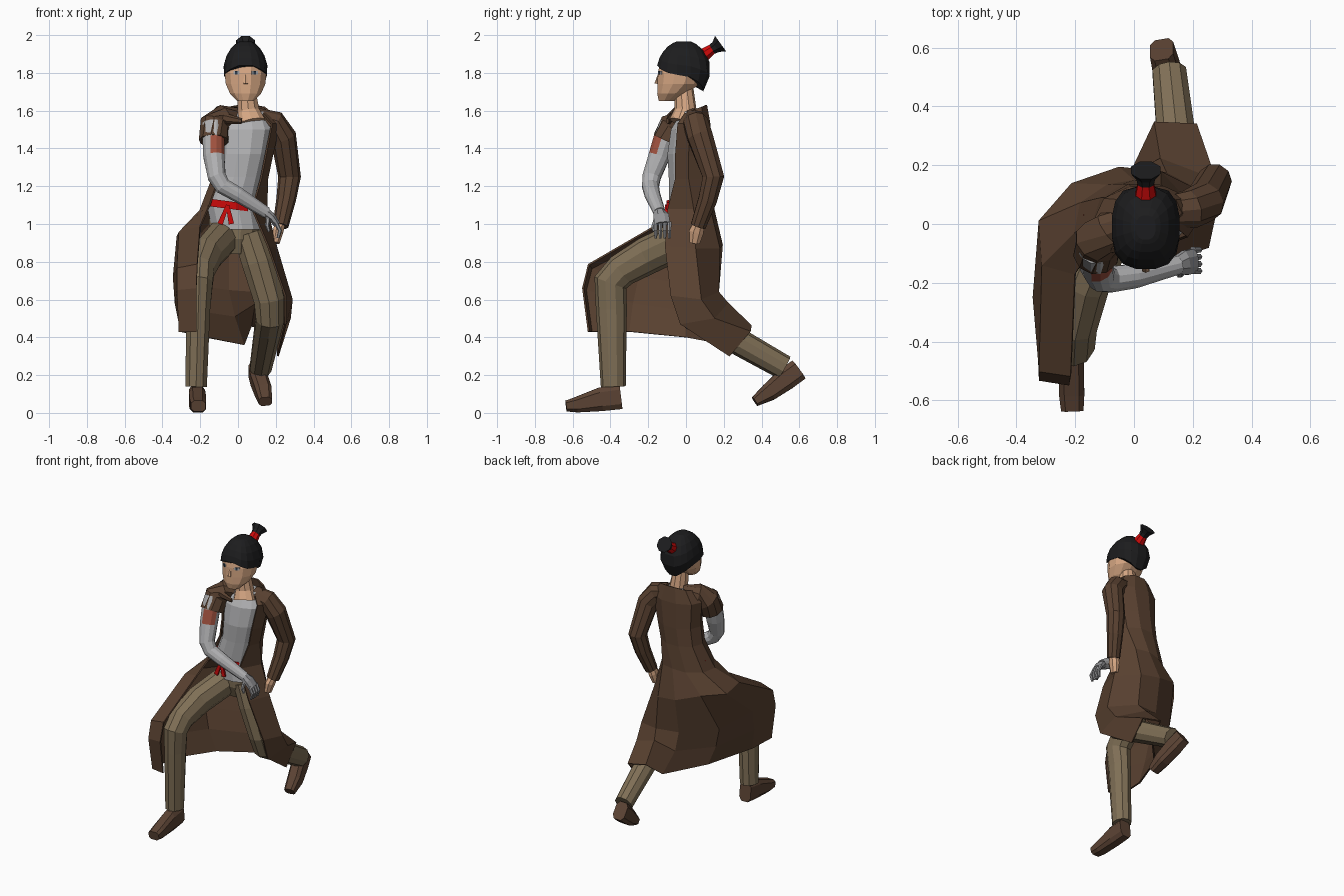
import bpy, bmesh, math
from mathutils import Vector

COLORS = {
    "coat_brown": (0.1, 0.053, 0.03), "trouser_olive": (0.215, 0.16, 0.093),
    "shirt_grey": (0.45, 0.45, 0.46), "steel": (0.3, 0.3, 0.31),
    "skin": (0.68, 0.39, 0.23), "hair_black": (0.012, 0.012, 0.013),
    "red": (0.62, 0.003, 0.003), "patch_rust": (0.36, 0.085, 0.05),
    "shoe_brown": (0.105, 0.056, 0.034), "eye_dark": (0.03, 0.05, 0.08)}
MATS = {}
for name, c in COLORS.items():
    MATS[name] = bpy.data.materials.new(name)
    MATS[name].diffuse_color = (*c, 1)


def finish(name, bm, mat):
    bmesh.ops.recalc_face_normals(bm, faces=bm.faces)
    me = bpy.data.meshes.new(name)
    bm.to_mesh(me)
    bm.free()
    me.materials.append(MATS[mat])
    ob = bpy.data.objects.new(name, me)
    bpy.context.collection.objects.link(ob)
    return ob


def loft(name, rings, mat, closed=True):
    """Skin a list of point rings; closed rings get end caps."""
    bm = bmesh.new()
    vs = [[bm.verts.new(p) for p in r] for r in rings]
    n = len(vs[0])
    for a, b in zip(vs, vs[1:]):
        for i in range(n if closed else n - 1):
            j = (i + 1) % n
            bm.faces.new((a[i], a[j], b[j], b[i]))
    if closed:
        bm.faces.new(vs[0])
        bm.faces.new(vs[-1])
    return finish(name, bm, mat)


def ring(cx, cy, z, rx, ry, n=12, tilt=0.0):
    out = []
    for i in range(n):
        t = 2 * math.pi * (i + 0.5) / n
        x = cx - rx * math.sin(t)
        out.append((x, cy - ry * math.cos(t), z + tilt * (x - cx)))
    return out


def arc(cx, cy, z, rx, ry, n=8, a0=50, a1=310, dip=0.0):
    """Open ring from the front right, round the back, to the front left."""
    out = []
    for i in range(n):
        t = math.radians(a0 + (a1 - a0) * i / (n - 1))
        out.append((cx - rx * math.sin(t), cy - ry * math.cos(t), z - dip * (1 + math.cos(t)) / 2))
    return out


def squared(v, p):
    return math.copysign(abs(v) ** p, v)


def tube(name, pts, mat, n=10, ref=(1, 0, 0), power=1.0):
    """Limb along points (x, y, z, half width, half depth); power < 1 squares the section."""
    P = [Vector(p[:3]) for p in pts]
    rings = []
    for i, p in enumerate(pts):
        t = Vector()
        if i > 0:
            t += (P[i] - P[i - 1]).normalized()
        if i < len(P) - 1:
            t += (P[i + 1] - P[i]).normalized()
        t.normalize()
        u = Vector(ref)
        u = (u - t * u.dot(t)).normalized()
        v = t.cross(u)
        ra, rb = p[3], p[-1]
        angs = [2 * math.pi * (k + 0.5) / n for k in range(n)]
        rings.append([P[i] + u * ra * squared(math.cos(a), power) + v * rb * squared(math.sin(a), power)
                      for a in angs])
    return loft(name, rings, mat)


def plate(name, loc, size, rot, mat):
    bm = bmesh.new()
    bmesh.ops.create_cube(bm, size=1)
    bmesh.ops.scale(bm, vec=size, verts=bm.verts)
    ob = finish(name, bm, mat)
    ob.location = loc
    ob.rotation_euler = (0, 0, rot)


# Head, nose, eyes, neck
loft("head", [ring(0.04, -0.105, 1.65, 0.045, 0.04), ring(0.04, -0.075, 1.69, 0.085, 0.08),
              ring(0.04, -0.04, 1.74, 0.108, 0.115), ring(0.04, -0.025, 1.8, 0.115, 0.128),
              ring(0.04, -0.02, 1.86, 0.1, 0.12), ring(0.04, -0.015, 1.92, 0.06, 0.07)], "skin")
tube("nose", [(0.04, -0.142, 1.795, 0.008, 0.006), (0.04, -0.155, 1.742, 0.014, 0.012)], "skin", 6)
for s, side in ((-1, "right"), (1, "left")):
    plate(side + "_eye", (0.04 + s * 0.047, -0.136, 1.8), (0.036, 0.008, 0.018), s * 0.5, "shirt_grey")
    plate(side + "_iris", (0.04 + s * 0.047, -0.139, 1.8), (0.014, 0.008, 0.018), s * 0.5, "eye_dark")
tube("neck", [(0.07, -0.025, 1.535, 0.078, 0.065), (0.055, -0.002, 1.6, 0.06), (0.045, -0.01, 1.71, 0.05)],
     "skin")

# Hair cap: low at the back, high over the brow
hair = []
for k in range(6):
    row = []
    for i in range(16):
        t = 2 * math.pi * (i + 0.5) / 16
        a = abs(math.degrees(t) - 180)          # 180 at the brow, 0 at the back
        zb = 1.69 + 0.1 * min(a / 90, 1) + 0.06 * max(0, a - 110) / 70
        z = zb + (1.965 - zb) * math.sin(k * math.pi / 10)
        h = (z - 1.8) / 0.172
        s = math.sqrt(max(0.04, 1 - h * h)) if h > 0 else 1 + 0.5 * h
        row.append((0.04 - 0.12 * s * squared(math.sin(t), 0.75),
                    -0.012 - 0.147 * s * squared(math.cos(t), 0.85), z))
    hair.append(row)
loft("hair", hair, "hair_black")
tube("hair_tie", [(0.04, 0.08, 1.885, 0.042), (0.04, 0.145, 1.93, 0.028)], "red", 8)
tube("hair_bun", [(0.04, 0.138, 1.925, 0.03), (0.04, 0.158, 1.937, 0.034),
                  (0.04, 0.183, 1.955, 0.055, 0.054)], "hair_black", 8)

# Shirt and belt with two tails
loft("shirt", [ring(-0.01, 0.01, 0.97, 0.13, 0.1), ring(-0.035, 0.01, 1.1, 0.135, 0.102),
               ring(0.01, 0.01, 1.25, 0.12, 0.105), ring(0.03, 0.01, 1.37, 0.13, 0.112),
               ring(0.04, 0.015, 1.5, 0.145, 0.098), ring(0.035, 0.03, 1.595, 0.115, 0.055)], "shirt_grey")
loft("belt", [ring(-0.045, 0.002, z, 0.132, 0.108, tilt=-0.13) for z in (1.08, 1.12)], "red")
for x in (-0.095, -0.035):
    tube("belt_tail", [(-0.055, -0.105, 1.1, 0.012, 0.01), (x, -0.107, 1.0, 0.02, 0.008)], "red", 4)

# Coat: open body continuing into a skirt draped over both legs
coat = [
    arc(0.045, 0.04, 1.632, 0.115, 0.07, dip=0.06),
    arc(0.045, 0.025, 1.53, 0.175, 0.105), arc(0.03, 0.02, 1.36, 0.15, 0.118),
    arc(0.01, 0.02, 1.24, 0.145, 0.118),
    [(-0.15, -0.09, 1.1), (-0.2, -0.03, 1.07), (-0.18, 0.07, 1.07), (-0.09, 0.13, 1.07),
     (0, 0.145, 1.08), (0.09, 0.125, 1.08), (0.15, 0.04, 1.08), (0.075, -0.095, 1.08)],
    [(-0.2, -0.17, 0.985), (-0.31, -0.14, 0.955), (-0.32, 0.01, 0.935), (-0.21, 0.135, 0.94),
     (-0.05, 0.19, 0.89), (0.09, 0.175, 0.87), (0.205, 0.05, 0.87), (0.16, -0.11, 0.88)],
    [(-0.215, -0.515, 0.785), (-0.32, -0.5, 0.765), (-0.34, -0.25, 0.72), (-0.27, 0.02, 0.68),
     (-0.05, 0.15, 0.65), (0.11, 0.17, 0.64), (0.285, 0.08, 0.6), (0.25, -0.08, 0.62)],
    [(-0.22, -0.545, 0.66), (-0.32, -0.53, 0.65), (-0.33, -0.28, 0.58), (-0.23, 0.0, 0.54),
     (-0.02, 0.15, 0.51), (0.09, 0.22, 0.58), (0.275, 0.15, 0.5), (0.25, -0.03, 0.47)],
    [(-0.22, -0.515, 0.43), (-0.31, -0.5, 0.43), (-0.3, -0.3, 0.43), (-0.17, 0.0, 0.4),
     (0.03, 0.22, 0.36), (0.07, 0.345, 0.46), (0.21, 0.34, 0.43), (0.21, 0.23, 0.3)]]
ob = loft("coat", coat, "coat_brown", closed=False)
mod = ob.modifiers.new("thickness", "SOLIDIFY")
mod.thickness = 0.01
mod.offset = 0

# Sleeves: full on the left, torn short on the right; right lapel
Y = (0, 1, 0)
tube("left_sleeve", [(0.1, 0.04, 1.56, 0.055), (0.19, 0.05, 1.535, 0.068), (0.24, 0.075, 1.46, 0.07),
                     (0.273, 0.145, 1.25, 0.06), (0.255, 0.115, 1.13, 0.052), (0.225, 0.065, 0.99, 0.042)],
     "coat_brown", 10, Y)
tube("left_hand", [(0.225, 0.07, 1.01, 0.03), (0.212, 0.055, 0.96, 0.042, 0.03),
                   (0.2, 0.045, 0.9, 0.03, 0.022)], "skin", 8, Y)
tube("right_sleeve", [(0.0, 0.03, 1.57, 0.05), (-0.08, -0.02, 1.565, 0.068), (-0.125, -0.06, 1.525, 0.08),
                      (-0.128, -0.1, 1.44, 0.08)], "coat_brown", 10, (0.5, 1, 0))
tube("lapel", [(-0.08, -0.08, 1.56, 0.02, 0.03), (0.02, -0.098, 1.545, 0.008, 0.015)], "coat_brown", 6, Y)

# Right arm with a rust patch on its front inner faces
arm = tube("right_arm", [(-0.13, -0.08, 1.53, 0.06), (-0.13, -0.115, 1.45, 0.06), (-0.128, -0.142, 1.36, 0.058),
                         (-0.112, -0.182, 1.25, 0.05), (-0.08, -0.188, 1.2, 0.046), (0.0, -0.178, 1.155, 0.042),
                         (0.15, -0.14, 1.06, 0.032)], "shirt_grey", 12, Y)
arm.data.materials.append(MATS["patch_rust"])
for f in arm.data.polygons:
    if 1.36 < f.center.z < 1.45 and f.normal.dot(Vector((0.5, -0.85, 0)).normalized()) > 0.8:
        f.material_index = 1

# Metal hand with fingers and thumb
tube("metal_palm", [(0.14, -0.143, 1.066, 0.03), (0.175, -0.132, 1.04, 0.045, 0.024),
                    (0.205, -0.125, 1.0, 0.045, 0.02)], "steel", 8, Y)
for i in range(4):
    y = -0.16 + i * 0.024
    tube("metal_finger", [(0.2, y, 1.01, 0.012), (0.222, y, 0.965, 0.011), (0.212, y, 0.925, 0.008)],
         "steel", 6, Y)
tube("metal_thumb", [(0.16, -0.155, 1.04, 0.013), (0.155, -0.172, 0.99, 0.012), (0.165, -0.17, 0.96, 0.008)],
     "steel", 6, Y)

# Trousers: seat, bent front leg, trailing rear leg
loft("trouser_seat", [ring(-0.01, 0.03, 0.84, 0.08, 0.07), ring(-0.02, 0.025, 0.92, 0.13, 0.1),
                      ring(-0.02, 0.02, 1.03, 0.14, 0.098)], "trouser_olive")
tube("front_leg", [(-0.08, 0.0, 0.93, 0.09, 0.1), (-0.165, -0.2, 0.835, 0.085, 0.1),
                   (-0.2, -0.34, 0.755, 0.078, 0.09), (-0.205, -0.4, 0.69, 0.075, 0.09),
                   (-0.21, -0.395, 0.55, 0.066, 0.082), (-0.222, -0.385, 0.14, 0.06, 0.066)], "trouser_olive")
tube("rear_leg", [(0.055, 0.01, 0.95, 0.085), (0.105, 0.01, 0.8, 0.09), (0.165, 0.025, 0.6, 0.085),
                  (0.17, 0.055, 0.5, 0.078), (0.16, 0.14, 0.455, 0.075), (0.12, 0.52, 0.24, 0.06, 0.066)],
     "trouser_olive")

# Shoes with squared sections
tube("front_shoe", [(-0.21, -0.635, 0.036, 0.04, 0.03), (-0.212, -0.58, 0.043, 0.045, 0.043),
                    (-0.215, -0.45, 0.072, 0.046, 0.066), (-0.218, -0.345, 0.085, 0.044, 0.068)],
     "shoe_brown", 8, power=0.6)
tube("rear_shoe", [(0.145, 0.365, 0.06, 0.036, 0.028), (0.135, 0.44, 0.11, 0.046, 0.05),
                   (0.11, 0.53, 0.18, 0.047, 0.062), (0.094, 0.594, 0.227, 0.042, 0.062)],
     "shoe_brown", 8, power=0.6)
